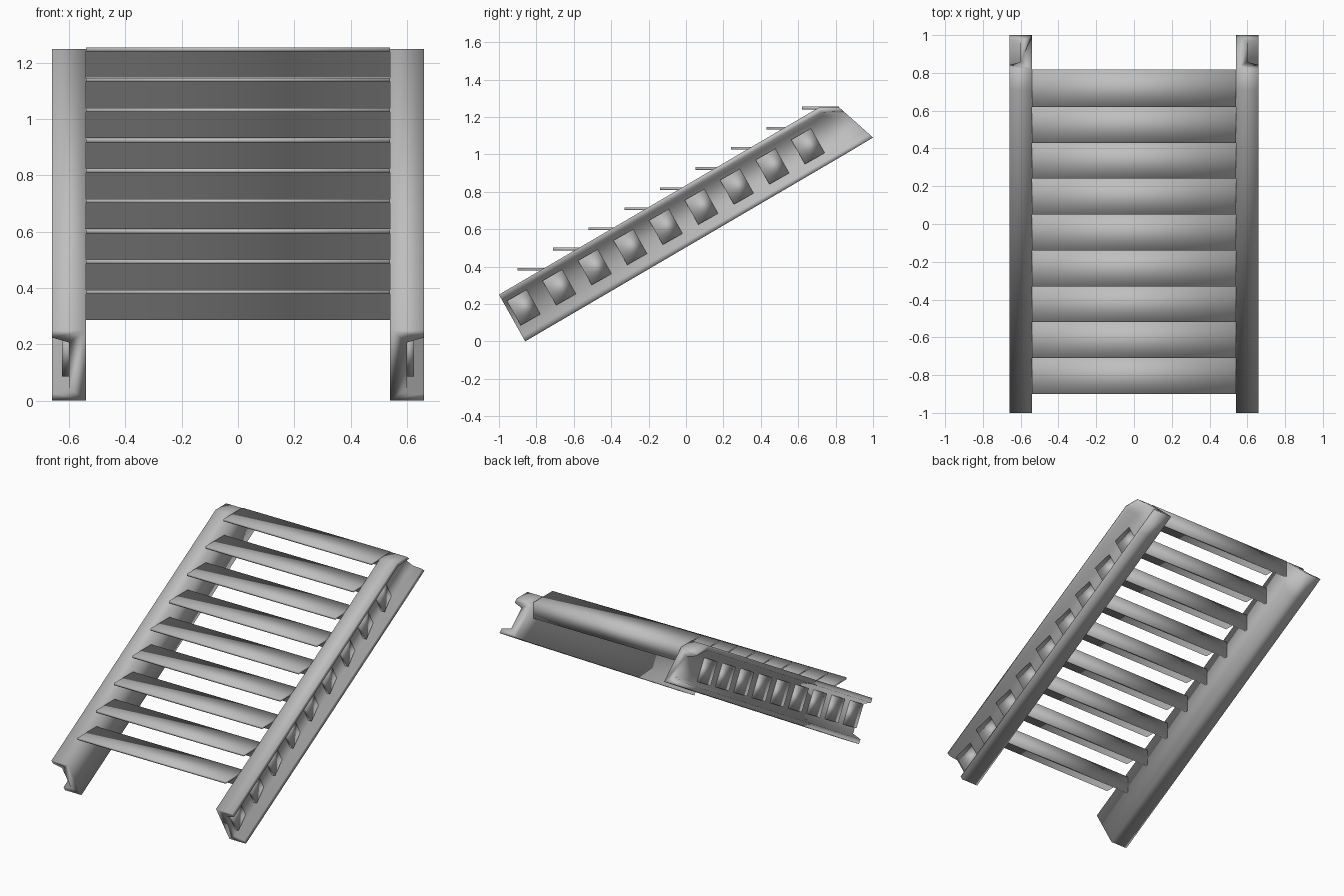
import bpy
import bmesh
from mathutils import Vector

cube = bpy.data.objects.get("Cube")
if cube:
    bpy.data.objects.remove(cube, do_unlink=True)

steel = bpy.data.materials.new("grey steel")
steel.use_nodes = True
GREY = (0.52, 0.52, 0.52, 1)
steel.diffuse_color = GREY
steel.node_tree.nodes["Principled BSDF"].inputs["Base Color"].default_value = GREY


def loft(name, sections, smooth=True, mirror=False):
    """Join matching rings of points into one capped solid."""
    bm = bmesh.new()
    rings = [[bm.verts.new(p) for p in ring] for ring in sections]
    n = len(rings[0])
    for a, b in zip(rings, rings[1:]):
        for i in range(n):
            j = (i + 1) % n
            bm.faces.new((a[i], a[j], b[j], b[i]))
    bm.faces.new(rings[0])
    bm.faces.new(rings[-1])
    bmesh.ops.recalc_face_normals(bm, faces=bm.faces[:])
    for f in bm.faces:
        f.smooth = smooth
    mesh = bpy.data.meshes.new(name)
    bm.to_mesh(mesh)
    bm.free()
    mesh.materials.append(steel)
    obj = bpy.data.objects.new(name, mesh)
    bpy.context.collection.objects.link(obj)
    if mirror:
        obj.modifiers.new("Mirror", "MIRROR")
    return obj


STEPS = 9
RUN, RISE = 0.19, 0.1077
INNER, WEB, OUTER = 0.54, 0.60, 0.66
LIP, ROOT = 0.03, 0.05


# Channel stringers, open outward, with tapered flanges
def channel(top, bottom):
    top, bottom = Vector(top), Vector(bottom)
    down = (bottom - top).normalized()
    pts = [(INNER, top), (OUTER, top), (OUTER, top + down * LIP), (WEB, top + down * ROOT),
           (WEB, bottom - down * ROOT), (OUTER, bottom - down * LIP), (OUTER, bottom), (INNER, bottom)]
    return [(x, p.x, p.y) for x, p in pts]


loft("stringers", [channel((-1, 0.25), (-0.86, 0)),
                   channel((0.71, 1.25), (0.85, 1.0)),
                   channel((0.82, 1.25), (1.0, 1.09))], mirror=True)

# Low wedge cleats on the outside of each web, one per step
along = Vector((RUN, RISE)).normalized()
across = Vector((along.y, -along.x))
start = Vector((-1, 0.25))
pitch = Vector((RUN, RISE)).length


def cleat_ring(s, t):
    ring = []
    for x, ds in ((WEB - 0.01, 0), (WEB + 0.025, 0), (WEB - 0.01, 0.17)):
        p = start + along * (s + ds) + across * t
        ring.append((x, p.x, p.y))
    return ring


for i in range(STEPS):
    s = 0.02 + i * pitch
    loft(f"web_cleat_{i + 1}", [cleat_ring(s, 0.05), cleat_ring(s, 0.2)], mirror=True)

# Treads with a downturned plate along the back edge
DEPTH, THICK, DROP = 0.197, 0.014, 0.107
for i in range(STEPS):
    y, z = -0.9 + i * RUN, 0.393 + i * RISE
    back = y + DEPTH
    profile = [(y, z), (back, z), (back, z - DROP), (back - THICK, z - DROP),
               (back - THICK, z - THICK), (y, z - THICK)]
    loft(f"tread_{i + 1}", [[(x, py, pz) for py, pz in profile] for x in (-INNER, INNER)])
